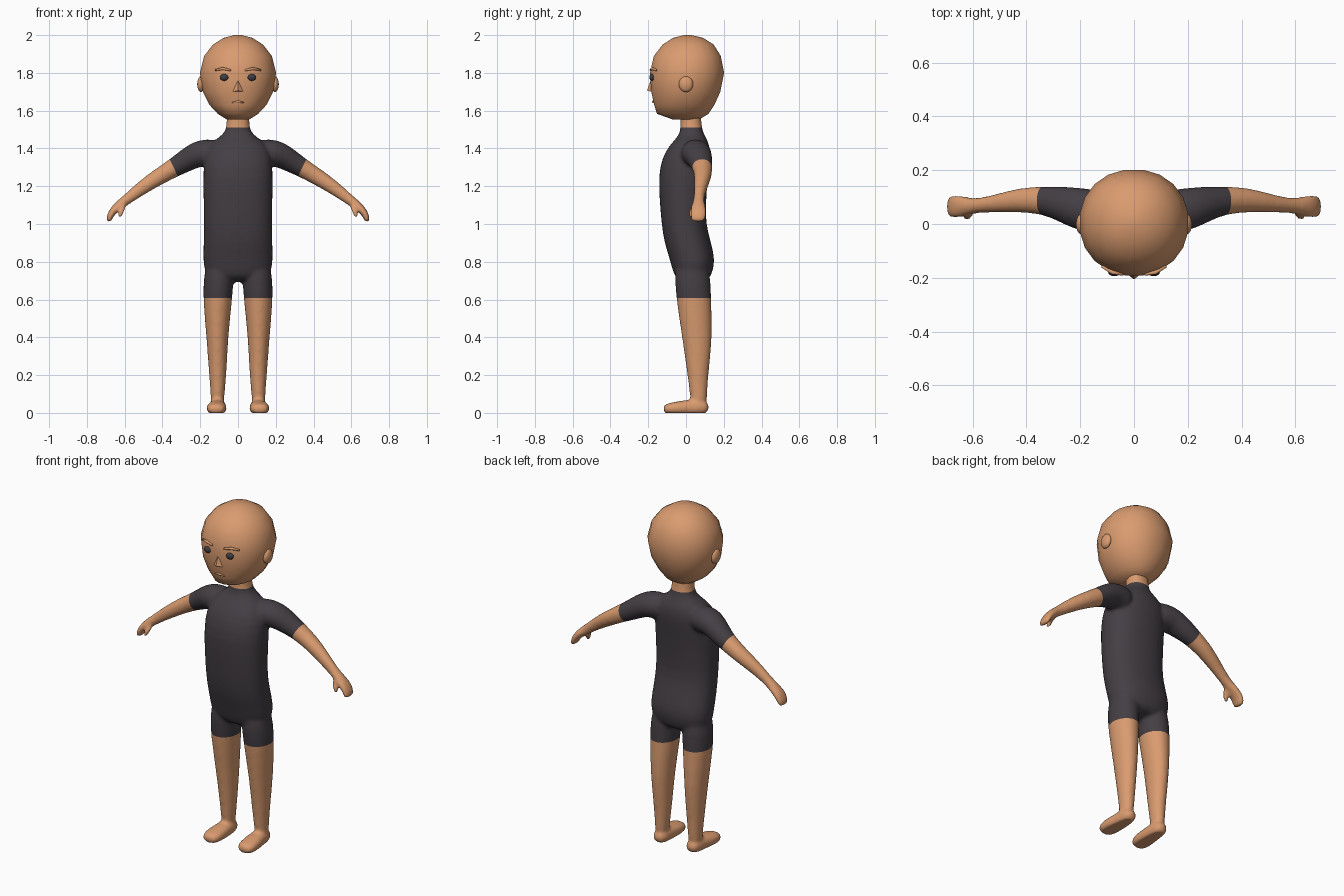
import bpy, bmesh, math
from mathutils import Vector, Matrix

cube = bpy.data.objects.get("Cube")
if cube:
    bpy.data.objects.remove(cube)


def material(name, rgb):
    m = bpy.data.materials.new(name)
    m.use_nodes = True
    m.diffuse_color = (*rgb, 1)
    m.node_tree.nodes["Principled BSDF"].inputs["Base Color"].default_value = (*rgb, 1)
    return m


SKIN = material("skin", (0.70, 0.33, 0.16))
SUIT = material("dark_suit", (0.058, 0.049, 0.057))
EYE = material("eye_dark", (0.045, 0.045, 0.058))
X, Y, Z = Vector((1, 0, 0)), Vector((0, 1, 0)), Vector((0, 0, 1))


def loft(bm, rows, side, flat=False, power=2.0, sides=16, mirror=1):
    """Skin rings (x, y, z, half size along side, half size across) into a closed tube."""
    pts = [Vector((r[0] * mirror, r[1], r[2])) for r in rows]
    rings = []
    for i, (p, row) in enumerate(zip(pts, rows)):
        t = Z if flat else pts[min(i + 1, len(pts) - 1)] - pts[max(i - 1, 0)]
        across = t.cross(side).normalized()
        ring = []
        for k in range(sides):
            a = math.tau * (k + 0.5) / sides
            c, s = math.cos(a), math.sin(a)
            c = math.copysign(abs(c) ** (2 / power), c)
            s = math.copysign(abs(s) ** (2 / power), s)
            ring.append(bm.verts.new(p + side * row[3] * c + across * row[4] * s))
        rings.append(ring)
    for a, b in zip(rings, rings[1:]):
        for k in range(sides):
            j = (k + 1) % sides
            bm.faces.new((a[k], a[j], b[j], b[k]))
    bm.faces.new(rings[0])
    bm.faces.new(rings[-1])


def profile(rows):
    """Turn (z, half width, front y, back y) into loft rows."""
    return [(0, (f + b) / 2, z, w, (b - f) / 2) for z, w, f, b in rows]


def finish(bm, name, mats, angle=None):
    bmesh.ops.recalc_face_normals(bm, faces=bm.faces)
    for f in bm.faces:
        f.smooth = True
    me = bpy.data.meshes.new(name)
    bm.to_mesh(me)
    bm.free()
    for m in mats:
        me.materials.append(m)
    ob = bpy.data.objects.new(name, me)
    bpy.context.collection.objects.link(ob)
    if angle:
        bpy.ops.object.select_all(action="DESELECT")
        ob.select_set(True)
        bpy.context.view_layer.objects.active = ob
        bpy.ops.object.shade_smooth_by_angle(angle=math.radians(angle))
    return ob


def ellipsoid(name, centre, radii, mat):
    bm = bmesh.new()
    bmesh.ops.create_uvsphere(bm, u_segments=16, v_segments=10, radius=1,
                              matrix=Matrix.LocRotScale(Vector(centre), None, Vector(radii)))
    return finish(bm, name, [mat])


# Body: torso, limbs, hands and feet, fused into one skin
bm = bmesh.new()
loft(bm, profile([
    (0.69, 0.15, -0.05, 0.125), (0.76, 0.185, -0.075, 0.147), (0.82, 0.188, -0.09, 0.155),
    (0.90, 0.186, -0.117, 0.135), (1.00, 0.184, -0.132, 0.108), (1.10, 0.186, -0.14, 0.107),
    (1.25, 0.188, -0.15, 0.118), (1.35, 0.185, -0.13, 0.133), (1.42, 0.16, -0.088, 0.128),
    (1.46, 0.10, -0.045, 0.105), (1.49, 0.068, -0.033, 0.09), (1.52, 0.063, -0.03, 0.085),
    (1.56, 0.06, -0.03, 0.08), (1.63, 0.06, -0.03, 0.08)]), X, flat=True, power=2.3)

LEG = [(0.095, 0.03, 0.80, 0.08, 0.09), (0.103, 0.036, 0.70, 0.081, 0.097),
       (0.108, 0.041, 0.60, 0.079, 0.094), (0.110, 0.060, 0.40, 0.058, 0.083),
       (0.107, 0.063, 0.20, 0.047, 0.056), (0.108, 0.066, 0.10, 0.037, 0.047),
       (0.110, 0.068, 0.03, 0.036, 0.042)]
FOOT = [(0.108, 0.123, 0.028, 0.026, 0.022), (0.108, 0.09, 0.03, 0.043, 0.04),
        (0.109, 0.03, 0.03, 0.046, 0.043), (0.113, -0.04, 0.026, 0.056, 0.036),
        (0.115, -0.09, 0.022, 0.052, 0.031), (0.115, -0.122, 0.018, 0.036, 0.022)]
ARM = [(0.08, 0.05, 1.37, 0.07, 0.075), (0.17, 0.05, 1.378, 0.083, 0.077),
       (0.22, 0.058, 1.369, 0.08, 0.07), (0.28, 0.076, 1.333, 0.066, 0.061),
       (0.34, 0.088, 1.297, 0.053, 0.051), (0.42, 0.09, 1.25, 0.047, 0.045),
       (0.50, 0.078, 1.198, 0.037, 0.039), (0.58, 0.068, 1.137, 0.026, 0.03),
       (0.625, 0.066, 1.102, 0.036, 0.026), (0.66, 0.065, 1.072, 0.046, 0.022),
       (0.68, 0.065, 1.04, 0.045, 0.017), (0.687, 0.063, 1.007, 0.038, 0.014)]
THUMB = [(0.605, 0.055, 1.11, 0.015, 0.016), (0.61, 0.035, 1.08, 0.017, 0.016),
         (0.62, 0.027, 1.055, 0.015, 0.014), (0.633, 0.026, 1.033, 0.012, 0.012)]
for m in (1, -1):
    loft(bm, LEG, X, flat=True, mirror=m)
    loft(bm, FOOT, X, power=2.4, mirror=m)
    loft(bm, ARM, Y, mirror=m)
    loft(bm, THUMB, Y, sides=8, mirror=m)
body = finish(bm, "body", [SUIT, SKIN])

sub = body.modifiers.new("round", "SUBSURF")
sub.levels = sub.render_levels = 1
fuse = body.modifiers.new("fuse", "REMESH")
fuse.mode, fuse.voxel_size = "VOXEL", 0.01
soften = body.modifiers.new("soften", "SMOOTH")
soften.factor, soften.iterations = 0.5, 6
fused = bpy.data.meshes.new_from_object(
    body.evaluated_get(bpy.context.evaluated_depsgraph_get()))
bm = bmesh.new()
bm.from_mesh(fused)
body.modifiers.clear()

# Flat soles, then clean suit hems at thigh, collar and sleeves
for v in bm.verts:
    v.co.z = max(v.co.z, 0)
HEM, COLLAR = 0.607, 1.51
SLEEVE, OUT = Vector((0.34, 0, 1.298)), Vector((0.9, 0, -0.43))
cuts = [(Z * HEM, Z), (Z * COLLAR, Z)]
cuts += [(Vector((m * SLEEVE.x, 0, SLEEVE.z)), Vector((m * OUT.x, 0, OUT.z))) for m in (1, -1)]
for point, normal in cuts:
    bmesh.ops.bisect_plane(bm, geom=bm.verts[:] + bm.edges[:] + bm.faces[:], dist=0.0005,
                           plane_co=point, plane_no=normal)
for f in bm.faces:
    c = f.calc_center_median()
    f.smooth = True
    c.x = abs(c.x)
    bare_arm = c.x > 0.25 and (c - SLEEVE).dot(OUT) > 0
    f.material_index = int(c.z < HEM or c.z > COLLAR or bare_arm)
bm.to_mesh(body.data)
bm.free()

# Head
bm = bmesh.new()
loft(bm, profile([
    (1.553, 0.06, -0.07, 0.07), (1.583, 0.108, -0.155, 0.12), (1.63, 0.152, -0.17, 0.152),
    (1.70, 0.188, -0.186, 0.184), (1.80, 0.204, -0.193, 0.204), (1.89, 0.181, -0.172, 0.186),
    (1.95, 0.134, -0.125, 0.148), (1.985, 0.078, -0.07, 0.092), (2.0, 0.02, -0.01, 0.03)]),
    X, flat=True, power=2.1, sides=20)
finish(bm, "head", [SKIN])

# Ears, eyes and eyebrows
for m, label in ((1, "left"), (-1, "right")):
    ellipsoid(label + "_ear", (m * 0.196, 0, 1.74), (0.02, 0.038, 0.042), SKIN)
    ellipsoid(label + "_eye", (m * 0.073, -0.18, 1.776), (0.023, 0.014, 0.018), EYE)
    bm = bmesh.new()
    loft(bm, [(0.038, -0.188, 1.814, 0.005, 0.005), (0.08, -0.18, 1.823, 0.008, 0.008),
              (0.12, -0.157, 1.815, 0.005, 0.005)], Z, sides=8, mirror=m)
    finish(bm, label + "_eyebrow", [SKIN])

# Nose: a small wedge
bm = bmesh.new()
for co in ((0, -0.187, 1.762), (0.031, -0.182, 1.70), (-0.031, -0.182, 1.70),
           (0, -0.206, 1.706), (0, -0.15, 1.70)):
    bm.verts.new(co)
bmesh.ops.convex_hull(bm, input=bm.verts)
finish(bm, "nose", [SKIN], angle=40)

# Mouth: a thin lip ridge
bm = bmesh.new()
loft(bm, [(-0.032, -0.170, 1.643, 0.003, 0.003), (0, -0.175, 1.647, 0.007, 0.006),
          (0.032, -0.170, 1.643, 0.003, 0.003)], Z, sides=8)
finish(bm, "mouth", [SKIN])
